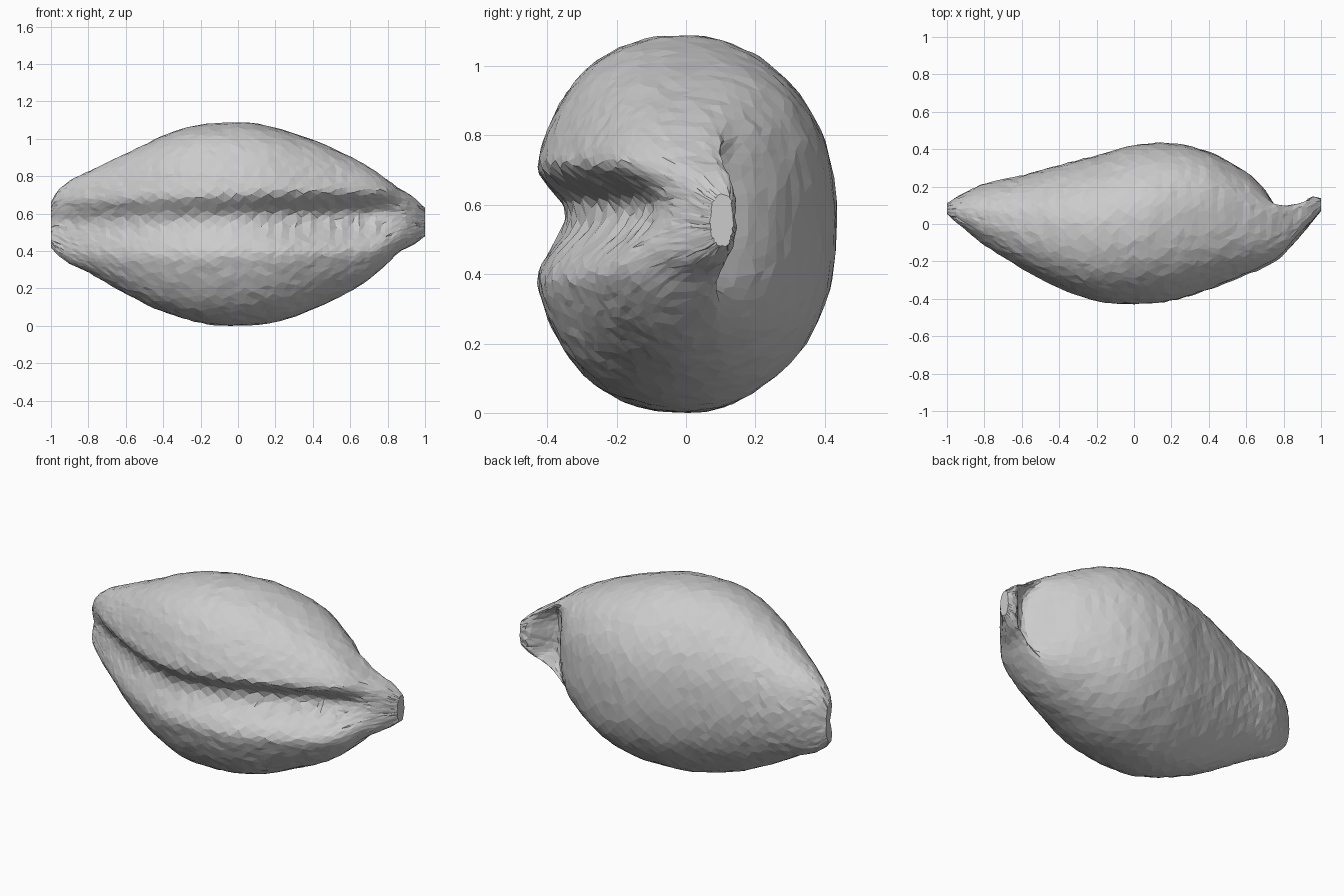
import bpy, bmesh, math, random

if "Cube" in bpy.data.objects:
    bpy.data.objects.remove(bpy.data.objects["Cube"])

random.seed(4)

# Outline stations along the length: x, z bottom, z top, y front, y back
OUTLINE = [
    (-1.00, 0.42, 0.66, 0.04, 0.11),
    (-0.97, 0.385, 0.715, 0.01, 0.13),
    (-0.90, 0.33, 0.775, -0.045, 0.17),
    (-0.80, 0.285, 0.825, -0.125, 0.215),
    (-0.60, 0.17, 0.92, -0.25, 0.26),
    (-0.40, 0.075, 1.015, -0.355, 0.315),
    (-0.20, 0.015, 1.075, -0.425, 0.37),
    (0.00, 0.0, 1.09, -0.45, 0.42),
    (0.20, 0.02, 1.06, -0.43, 0.435),
    (0.40, 0.09, 0.995, -0.375, 0.385),
    (0.60, 0.185, 0.905, -0.30, 0.28),
    (0.70, 0.25, 0.85, -0.26, 0.195),
    (0.80, 0.335, 0.78, -0.21, 0.165),
    (0.86, 0.395, 0.735, -0.14, 0.16),
    (0.93, 0.43, 0.695, -0.04, 0.155),
    (1.00, 0.48, 0.63, 0.07, 0.135),
]
# Aperture groove: x, centre height, depth
GROOVE = [(-1.0, 0.55, 0.03), (-0.8, 0.55, 0.07), (-0.4, 0.56, 0.08), (0.0, 0.575, 0.11),
          (0.3, 0.585, 0.15), (0.6, 0.59, 0.17), (0.8, 0.60, 0.13), (0.9, 0.59, 0.05), (1.0, 0.56, 0.0)]


def sample(table, x):
    """Smooth (Hermite) lookup of the columns at position x."""
    n = len(table)
    i = max(0, min(n - 2, sum(1 for r in table if r[0] <= x) - 1))
    a, b = table[i], table[i + 1]
    p, q = table[max(i - 1, 0)], table[min(i + 2, n - 1)]
    h = b[0] - a[0]
    t = (x - a[0]) / h
    out = []
    for k in range(1, len(a)):
        ma = (b[k] - p[k]) / (b[0] - p[0]) * h
        mb = (q[k] - a[k]) / (q[0] - a[0]) * h
        out.append((2*t**3 - 3*t*t + 1) * a[k] + (t**3 - 2*t*t + t) * ma
                   + (3*t*t - 2*t**3) * b[k] + (t**3 - t*t) * mb)
    return out


def bump(u):
    return math.cos(u * math.pi / 2) ** 2 if abs(u) < 1 else 0.0


def ramp(x, lo, hi):
    return min(1, max(0, (x - lo) / (hi - lo)))


def spow(v, e):
    return math.copysign(abs(v) ** e, v)


def shell_point(x, t):
    zb, zt, yf, yb = sample(OUTLINE, x)
    zg, depth = sample(GROOVE, x)
    a = t + 0.3 * math.sin(t)                    # denser around the front
    ry, rz = (yb - yf) / 2, (zt - zb) / 2
    ca, sa = math.cos(a), math.sin(a)
    front = ca < 0
    # the shell is twisted: fuller back shoulder at +x, fuller upper front at -x
    if front:
        e = 0.93 - (0.12 * ramp(-x, 0.0, 0.4) if sa > 0 else 0)
    else:
        e = 0.97 - (0.20 if sa > 0 else 0.10) * ramp(x, 0.0, 0.4)
    ey = e - (0 if front else 0.28 * ramp(x, 0.6, 0.75))
    y = (yb + yf) / 2 + ry * spow(ca, ey)
    z = (zt + zb) / 2 + rz * spow(sa, e)
    if front:
        # aperture: steep upper lip, long toothed lower ramp
        d = z - zg
        width = min(0.145, rz) if d > 0 else min(0.22, rz * 1.1)
        teeth = 0.0
        if -0.15 < x < 0.8 and d < 0:
            teeth = 0.008 * math.sin(x * 75) * bump((d + 0.06) / 0.08)
        y += depth * bump(d / width) + teeth
    elif x > 0.66:
        # hollow behind the spire lip, with a raised rim around it
        u = (z - (zt + zb) / 2) / (rz * 0.92)
        y -= 0.13 * bump((x - 0.82) / 0.15) * max(0, 1 - u ** 4)
    # gentle dents
    w = 0.004 * math.sin(9 * x + 3 * a) * math.sin(4 * a - 7 * x) * bump(x)
    return y + w * ca, z + w * sa


RINGS, SEGS = 62, 56
bm = bmesh.new()
rings = []
for i in range(RINGS + 1):
    # rings bunch slightly towards both ends
    s = -1 + 2 * i / RINGS
    x = s + 0.07 * math.sin(math.pi * s)
    edge = i in (0, RINGS)
    ring = []
    for j in range(SEGS):
        shift = 0.5 * (i % 2)                    # staggered rows
        t = 2 * math.pi * (j + shift) / SEGS
        jx = 0 if edge else random.uniform(-0.008, 0.008)
        px = max(-1, min(1, x + jx))
        y, z = shell_point(px, t + random.uniform(-0.025, 0.025))
        n = 0.003
        ring.append(bm.verts.new((px, y + random.uniform(-n, n),
                                  max(0, z + random.uniform(-n, n)))))
    rings.append(ring)

# Shell skin: staggered triangles
for i, (r0, r1) in enumerate(zip(rings, rings[1:])):
    for j in range(SEGS):
        k = (j + 1) % SEGS
        a, b, c, d = r0[j], r0[k], r1[k], r1[j]
        tris = ((a, b, d), (b, c, d)) if i % 2 == 0 else ((a, b, c), (a, c, d))
        for f in tris:
            bm.faces.new(f)

# Closed ends
for ring in (rings[0], rings[-1]):
    centre = bm.verts.new([sum(v.co[k] for v in ring) / SEGS for k in range(3)])
    for j in range(SEGS):
        bm.faces.new((ring[j], ring[(j + 1) % SEGS], centre))

bmesh.ops.recalc_face_normals(bm, faces=bm.faces[:])
mesh = bpy.data.meshes.new("shell")
bm.to_mesh(mesh)
bm.free()
shell = bpy.data.objects.new("shell", mesh)
bpy.context.collection.objects.link(shell)
